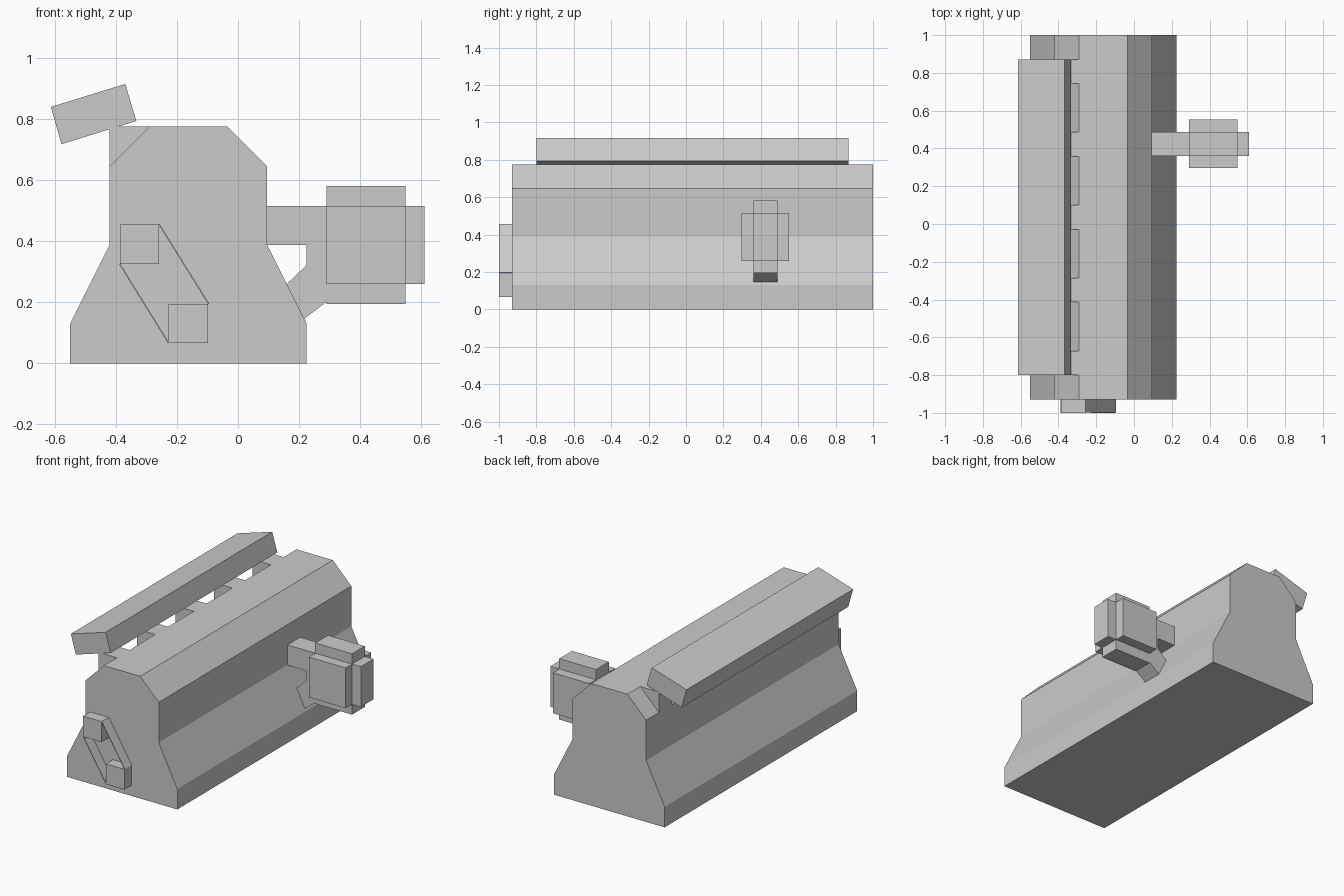
import bpy
import bmesh
from mathutils import Vector

if "Cube" in bpy.data.objects:
    bpy.data.objects.remove(bpy.data.objects["Cube"])


def prism(name, profile, y0, y1):
    """Extrude an (x, z) profile along y."""
    bm = bmesh.new()
    face = bm.faces.new([bm.verts.new((x, y0, z)) for x, z in profile])
    out = bmesh.ops.extrude_face_region(bm, geom=[face])
    verts = [g for g in out["geom"] if isinstance(g, bmesh.types.BMVert)]
    bmesh.ops.translate(bm, verts=verts, vec=(0, y1 - y0, 0))
    bmesh.ops.recalc_face_normals(bm, faces=bm.faces[:])
    mesh = bpy.data.meshes.new(name)
    bm.to_mesh(mesh)
    bm.free()
    obj = bpy.data.objects.new(name, mesh)
    bpy.context.collection.objects.link(obj)
    return obj


def box(name, x0, x1, y0, y1, z0, z1):
    return prism(name, [(x0, z0), (x1, z0), (x1, z1), (x0, z1)], y0, y1)


# Engine block: one symmetric half profile, mirrored about its own axis
axis = -0.1625
half = [(0.3875, 0), (0.3875, 0.13), (0.2575, 0.39), (0.2575, 0.645), (0.1275, 0.775)]
profile = [(axis + x, z) for x, z in half] + [(axis - x, z) for x, z in reversed(half)]
prism("engine_block", profile, -0.93, 1.0)

# Tilted manifold rail and the five runners holding it
prism("manifold_rail", [(-0.613, 0.84), (-0.578, 0.718), (-0.333, 0.794), (-0.369, 0.915)],
      -0.80, 0.87)
for i in range(5):
    y = -0.80 + i * 0.386
    box(f"manifold_runner_{i + 1}", -0.42, -0.29, y, y + 0.128, 0.645, 0.775)

# Side unit: arm, crossed housing boxes and diagonal strut
box("side_arm", 0.09, 0.23, 0.36, 0.488, 0.388, 0.516)
box("housing_core", 0.225, 0.61, 0.36, 0.488, 0.26, 0.516)
box("housing_tall", 0.29, 0.548, 0.36, 0.488, 0.195, 0.581)
box("housing_wide", 0.29, 0.548, 0.296, 0.552, 0.26, 0.516)
prism("side_strut", [(0.16, 0.26), (0.217, 0.146), (0.29, 0.202), (0.29, 0.322), (0.225, 0.322)],
      0.36, 0.488)

# Front pulleys joined by two thin belt runs
box("upper_pulley", -0.387, -0.258, -1.0, -0.93, 0.325, 0.455)
box("lower_pulley", -0.227, -0.098, -1.0, -0.93, 0.066, 0.195)
for name, a, b in (("belt_left", (-0.387, 0.325), (-0.227, 0.066)),
                   ("belt_right", (-0.258, 0.455), (-0.096, 0.195))):
    a, b = Vector(a), Vector(b)
    d = (b - a).normalized()
    n = Vector((-d.y, d.x)) * 0.002
    prism(name, [a - n, b - n, b + n, a + n], -0.999, -0.93)
